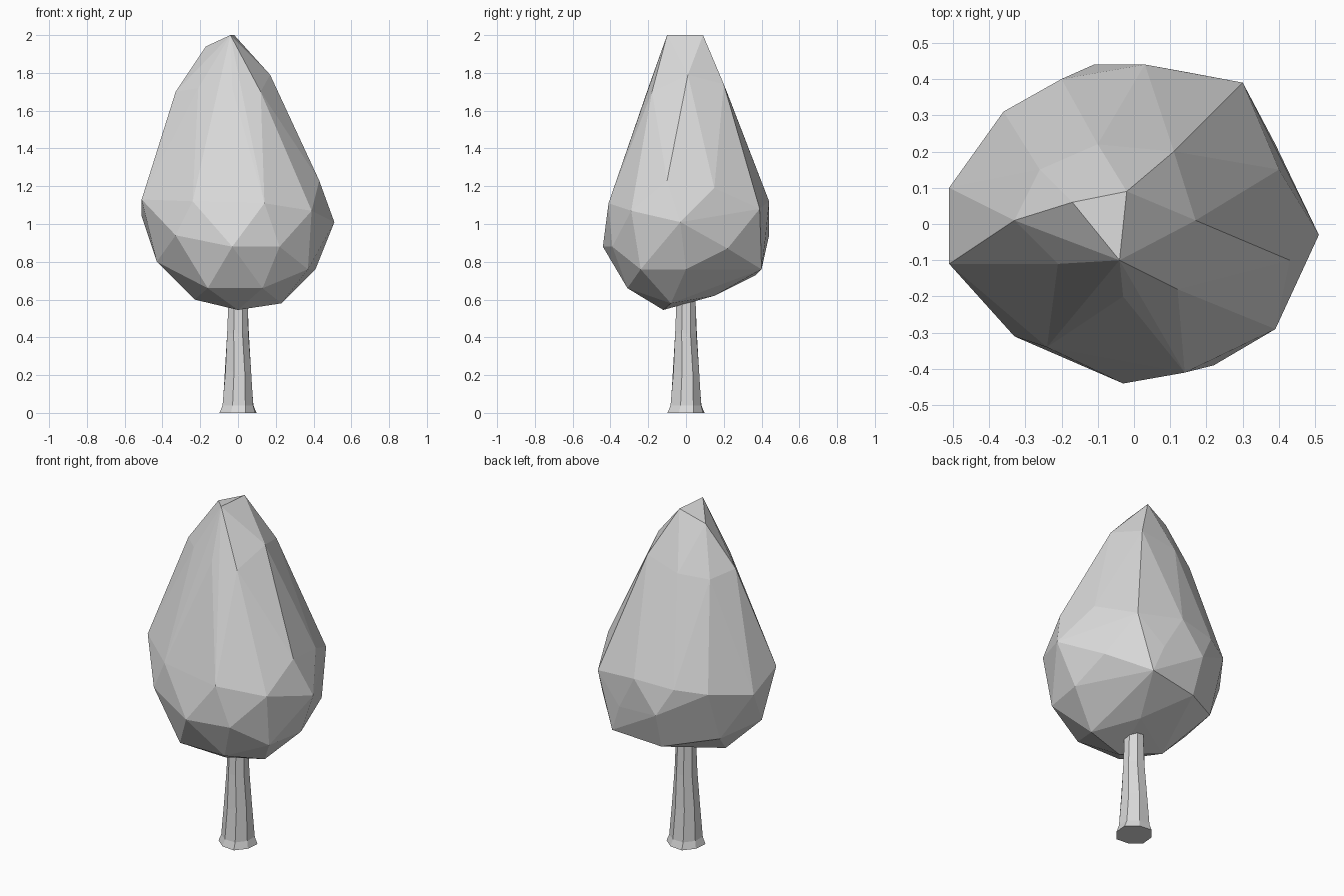
import bpy
import bmesh
from math import cos, sin, pi

cube = bpy.data.objects.get("Cube")
if cube:
    bpy.data.objects.remove(cube, do_unlink=True)

# One plain material shared by both parts
grey = bpy.data.materials.new("light grey")
grey.use_nodes = True
colour = (0.7, 0.7, 0.7, 1)
grey.diffuse_color = colour
grey.node_tree.nodes["Principled BSDF"].inputs["Base Color"].default_value = colour


def finish(bm, name):
    """Turn a bmesh into a flat shaded object with the shared material."""
    bmesh.ops.recalc_face_normals(bm, faces=bm.faces)
    mesh = bpy.data.meshes.new(name)
    bm.to_mesh(mesh)
    bm.free()
    mesh.materials.append(grey)
    obj = bpy.data.objects.new(name, mesh)
    bpy.context.collection.objects.link(obj)
    return obj


def faceted_hull(tiers, name):
    """Wrap tiers of corner points (in hundredths of a unit) in flat facets."""
    bm = bmesh.new()
    for tier in tiers:
        for point in tier:
            bm.verts.new([value / 100 for value in point])
    result = bmesh.ops.convex_hull(bm, input=bm.verts)
    loose = set(result["geom_interior"]) | set(result["geom_unused"])
    bmesh.ops.delete(
        bm,
        geom=[v for v in loose if isinstance(v, bmesh.types.BMVert)],
        context="VERTS",
    )
    return finish(bm, name)


def lofted_tube(rings, sides, name):
    """Bridge rings given as (height, radius, twist in radians, ripple)."""
    bm = bmesh.new()
    loops = []
    for height, radius, twist, ripple in rings:
        loop = []
        for i in range(sides):
            angle = 2 * pi * (i + 0.5) / sides + twist
            r = radius * (1 + ripple * (-1) ** i)
            loop.append(bm.verts.new((r * cos(angle), r * sin(angle), height)))
        loops.append(loop)
    for low, high in zip(loops, loops[1:]):
        for i in range(sides):
            j = (i + 1) % sides
            bm.faces.new((low[i], low[j], high[j], high[i]))
    bm.faces.new(list(reversed(loops[0])))
    bm.faces.new(loops[-1])
    return finish(bm, name)


# Crown: leaning tip, shoulder, wide belly and rounded underside
tip = [(-4, -10, 200), (-2, 9, 200), (-17, 6, 194)]
shoulder = [
    (-33, 1, 170), (-21, -11, 172), (-3, -20, 172), (12, -18, 170),
    (17, 1, 179), (11, 20, 174), (-10, 22, 169), (-26, 15, 167),
]
belly = [
    (-51, -11, 113), (-24, -34, 112), (14, -41, 111), (39, -29, 107),
    (43, -10, 123), (51, -3, 101), (40, 15, 119), (30, 39, 108),
    (3, 44, 112), (-20, 40, 110), (-36, 31, 108), (-51, 10, 104),
]
lower_belly = [
    (-33, -31, 94), (-3, -44, 88), (22, -39, 88), (39, 22, 87),
    (14, 42, 92), (-11, 44, 94),
]
underside = [
    (-43, -9, 80), (37, -24, 76), (41, 0, 76), (20, 40, 76),
    (-10, 37, 73), (-36, 20, 78), (-16, -31, 66), (13, -31, 66),
    (0, -12, 54.5), (23, -8, 58), (-23, -4, 60), (8, 15, 62),
]
faceted_hull([tip, shoulder, belly, lower_belly, underside], "crown")

# Trunk: eight sided, flared at the root and running up into the crown
trunk_rings = [
    (0.0, 0.102, 0.0, 0.04),
    (0.04, 0.088, 0.05, 0.03),
    (0.22, 0.074, 0.1, 0.02),
    (0.42, 0.061, 0.0, 0.02),
    (0.7, 0.051, 0.05, 0.0),
]
lofted_tube(trunk_rings, 8, "trunk")
